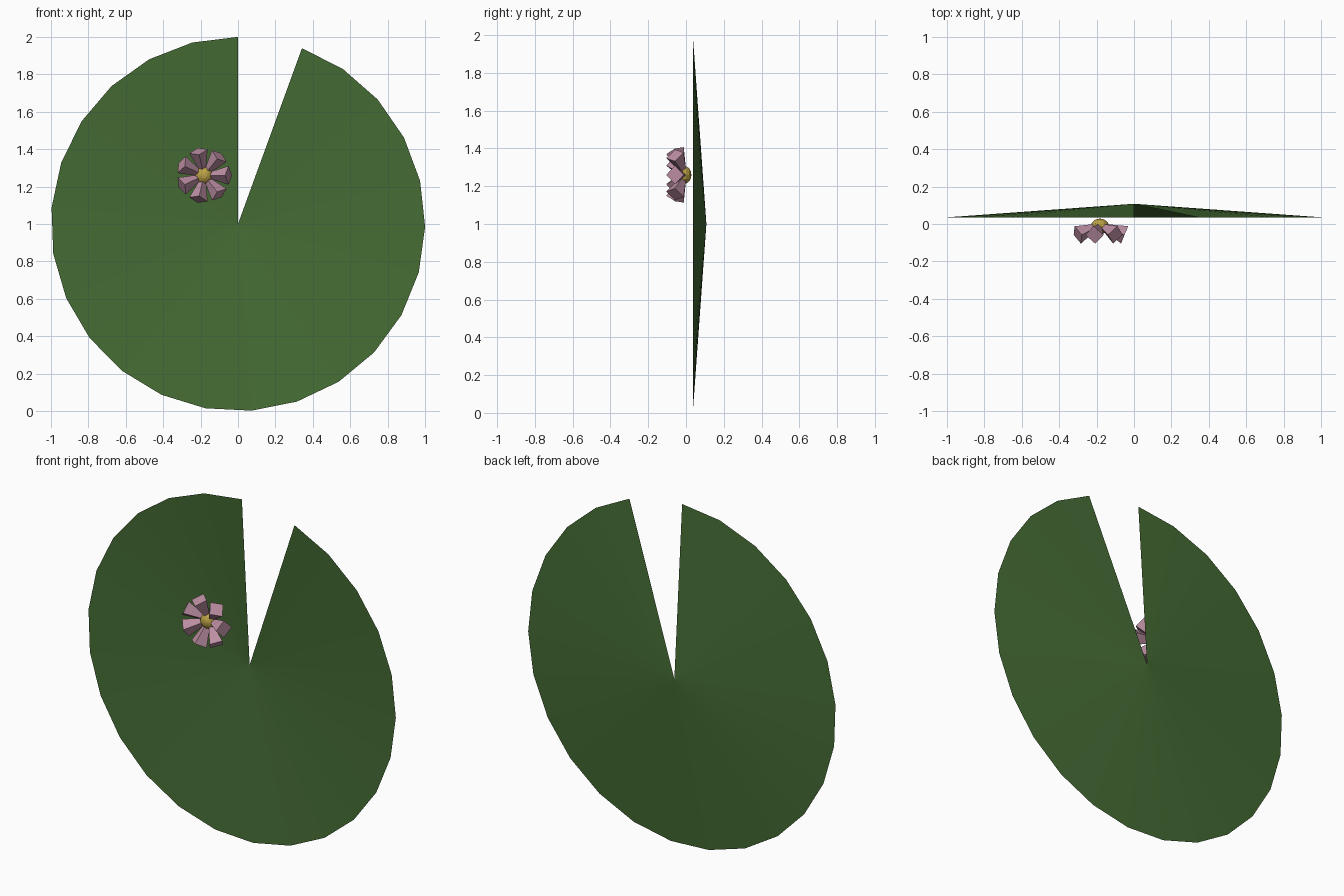
import bpy, bmesh
from math import sin, cos, pi, radians
from mathutils import Matrix, Vector

if "Cube" in bpy.data.objects:
    bpy.data.objects.remove(bpy.data.objects["Cube"])


def material(name, color):
    m = bpy.data.materials.new(name)
    m.diffuse_color = (*color, 1)
    m.use_nodes = True
    m.node_tree.nodes["Principled BSDF"].inputs["Base Color"].default_value = m.diffuse_color
    return m


def add_object(name, bm, mat):
    mesh = bpy.data.meshes.new(name)
    bm.to_mesh(mesh)
    bm.free()
    mesh.materials.append(mat)
    ob = bpy.data.objects.new(name, mesh)
    bpy.context.collection.objects.link(ob)
    return ob


green = material("leaf_green", (0.06, 0.15, 0.035))
pink = material("petal_pink", (0.50, 0.27, 0.36))
yellow = material("pollen_yellow", (0.50, 0.36, 0.06))

# Lily pad: shallow open cone with a 20 degree notch
bm = bmesh.new()
apex = bm.verts.new((0, 0.108, 1))
segments = 24
rim = []
for i in range(segments + 1):
    a = radians(90 + 340 * i / segments)
    rim.append(bm.verts.new((cos(a), 0.036, 1 + sin(a))))
for a, b in zip(rim, rim[1:]):
    bm.faces.new((apex, a, b))
add_object("lily_pad", bm, green)

# Petals: seven flared square prisms leaning forward
centre = Vector((-0.182, -0.005, 1.26))
length = 0.142
bm = bmesh.new()
for i in range(7):
    place = (Matrix.Translation(centre)
             @ Matrix.Rotation(-2 * pi * i / 7, 4, 'Y')
             @ Matrix.Rotation(radians(-22), 4, 'Z')
             @ Matrix.Rotation(pi / 2, 4, 'Y')
             @ Matrix.Translation((0, 0, length / 2)))
    bmesh.ops.create_cone(bm, cap_ends=True, segments=4, radius1=0.008,
                          radius2=0.05, depth=length, matrix=place)
add_object("flower_petals", bm, pink)

# Flower centre: small rounded button
bm = bmesh.new()
bmesh.ops.create_uvsphere(
    bm, u_segments=12, v_segments=8, radius=0.048,
    matrix=Matrix.Translation(centre + Vector((0, -0.007, 0)))
    @ Matrix.Diagonal((1, 0.85, 1, 1)) @ Matrix.Rotation(pi / 2, 4, 'X'))
add_object("flower_centre", bm, yellow)
